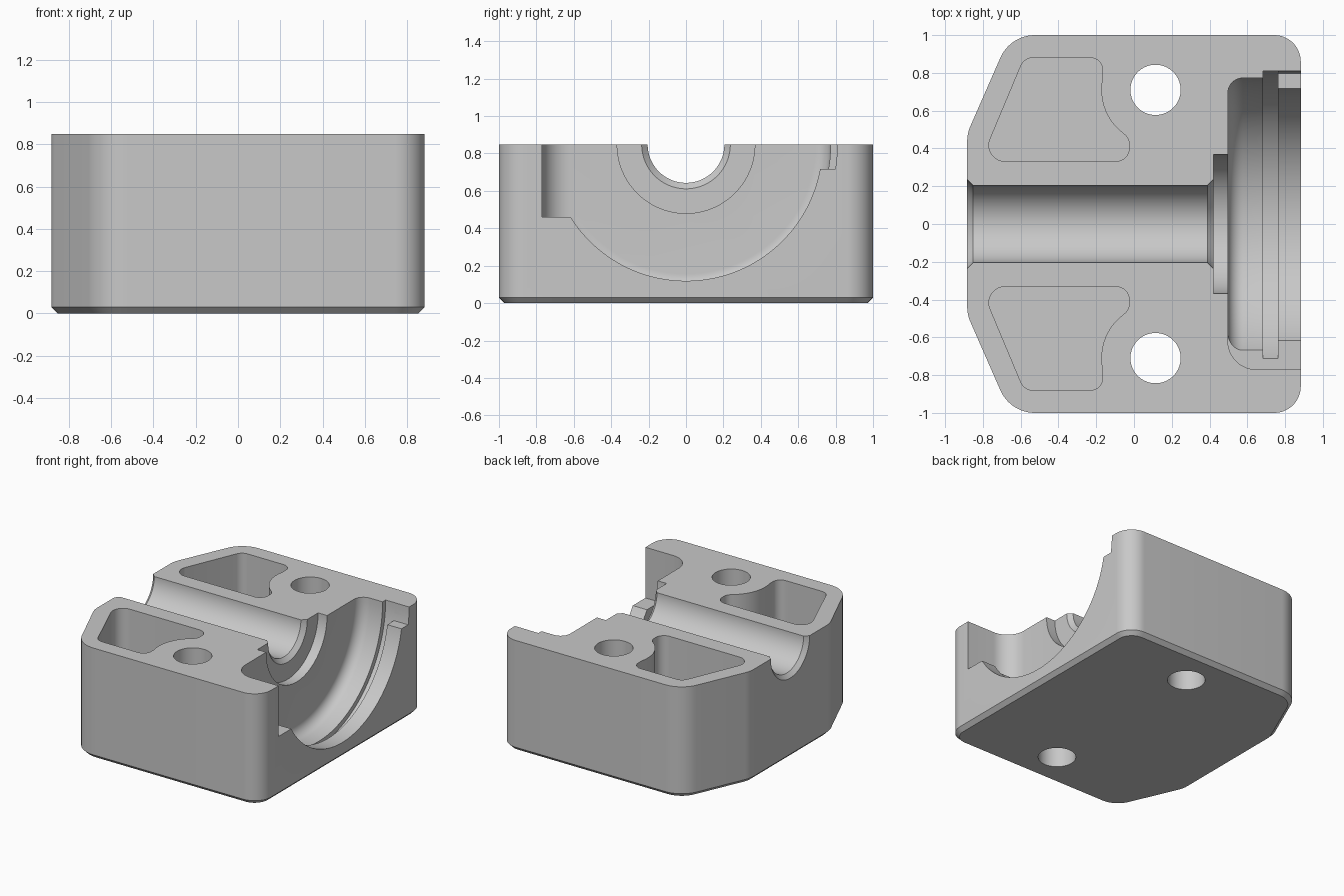
import bpy, bmesh
from math import cos, sin, pi, radians, tan
from mathutils import Vector

TOP = 0.848
if "Cube" in bpy.data.objects:
    bpy.data.objects.remove(bpy.data.objects["Cube"])

grey = bpy.data.materials.new("machined grey")
grey.use_nodes = True
grey.diffuse_color = (0.58, 0.58, 0.58, 1)
grey.node_tree.nodes["Principled BSDF"].inputs["Base Color"].default_value = (0.58, 0.58, 0.58, 1)


def make(name, bm):
    bmesh.ops.recalc_face_normals(bm, faces=bm.faces)
    mesh = bpy.data.meshes.new(name)
    bm.to_mesh(mesh)
    bm.free()
    mesh.materials.append(grey)
    ob = bpy.data.objects.new(name, mesh)
    bpy.context.collection.objects.link(ob)
    return ob


def rounded(corners, steps=12):
    """Outline from (x, y, radius) corners; a zero radius keeps the point."""
    out = []
    for i, (x, y, r) in enumerate(corners):
        p = Vector((x, y))
        if r == 0:
            out.append(p)
            continue
        a = (Vector(corners[i - 1][:2]) - p).normalized()
        b = (Vector(corners[(i + 1) % len(corners)][:2]) - p).normalized()
        half = a.angle(b) / 2
        centre = p + (a + b).normalized() * (r / sin(half))
        start = p + a * (r / tan(half)) - centre
        end = p + b * (r / tan(half)) - centre
        sweep = start.angle(end)
        for k in range(steps + 1):
            t = k / steps
            out.append(centre + (start * sin((1 - t) * sweep) + end * sin(t * sweep)) / sin(sweep))
    return out


def prism(name, outline, z0, z1, chamfer=0):
    bm = bmesh.new()
    base = bm.faces.new([bm.verts.new((p.x, p.y, z0)) for p in outline])
    top = bmesh.ops.extrude_face_region(bm, geom=[base], use_keep_orig=True)["geom"]
    for v in top:
        if isinstance(v, bmesh.types.BMVert):
            v.co.z = z1
    bmesh.ops.recalc_face_normals(bm, faces=bm.faces)
    if chamfer:
        bmesh.ops.inset_region(bm, faces=[base], thickness=chamfer, use_even_offset=True)
        inner = set(base.verts)
        for v in bm.verts:
            if v not in inner and v.co.z < z0 + chamfer:
                v.co.z = z0 + chamfer
    return make(name, bm)


def box(name, x0, x1, y0, y1, z0, z1):
    return prism(name, [Vector(p) for p in ((x0, y0), (x1, y0), (x1, y1), (x0, y1))], z0, z1)


def lathe(name, profile, segments=128):
    """Closed solid turned about the shaft axis from (x, radius) points."""
    bm = bmesh.new()
    rings = []
    for x, r in profile:
        rings.append([bm.verts.new((x, r * cos(2 * pi * k / segments),
                                    TOP + r * sin(2 * pi * k / segments)))
                      for k in range(segments)])
    for a, b in zip(rings, rings[1:]):
        for k in range(segments):
            n = (k + 1) % segments
            bm.faces.new((a[k], a[n], b[n], b[k]))
    bm.faces.new(rings[0])
    bm.faces.new(rings[-1])
    return make(name, bm)


def combine(target, tool, operation="DIFFERENCE"):
    mod = target.modifiers.new("cut", "BOOLEAN")
    mod.operation = operation
    mod.solver = "EXACT"
    mod.object = tool
    bpy.context.view_layer.objects.active = target
    bpy.ops.object.modifier_apply(modifier=mod.name)
    bpy.data.objects.remove(tool)


# Block with rounded corners, slanted rear corners and a chamfered base
body = prism("bearing_block", rounded([
    (0.883, -1, 0.14), (0.883, 1, 0.14), (-0.655, 1, 0.2),
    (-0.883, 0.48, 0.2), (-0.883, -0.48, 0.2), (-0.655, -1, 0.2)]), 0, TOP, 0.03)

# Bolt holes and lightening pockets on both sides
HX, HY = 0.114, 0.71
pocket = [(-0.581, 0.88, 0.07), (-0.811, 0.332, 0.085), (-0.025, 0.332, 0.07), (-0.025, 0.452, 0.07)]
for deg in range(233, 161, -6):
    pocket.append((HX + 0.287 * cos(radians(deg)), HY + 0.287 * sin(radians(deg)), 0))
pocket.append((-0.166, 0.88, 0.065))
for side in (1, -1):
    hole = [Vector((HX + 0.133 * cos(2 * pi * k / 64), side * HY + 0.133 * sin(2 * pi * k / 64)))
            for k in range(64)]
    combine(body, prism("hole_cutter", hole, -0.2, 1.2))
    outline = [Vector((p.x, side * p.y)) for p in rounded(pocket)]
    combine(body, prism("pocket_cutter", outline, 0.12, 1.2))

# Housing recess with a rounded inner corner, a ring groove and an outer lip
recess = [(0.497, 0.693)]
recess += [(0.577 - 0.08 * cos(a), 0.693 + 0.08 * sin(a)) for a in [pi / 20 * k for k in range(1, 11)]]
recess += [(0.684, 0.773), (0.684, 0.81), (0.763, 0.81), (0.763, 0.729), (1.0, 0.729)]
housing = lathe("housing_cutter", recess)
combine(housing, box("housing_limit", 0.3, 1.3, -1.2, -0.4, 0.46, 2))
combine(body, housing)

# Square-floored relief on one side of the recess
relief = rounded([(0.497, -0.77, 0.15), (1.1, -0.77, 0), (1.1, -0.2, 0), (0.497, -0.2, 0)])
combine(body, prism("relief_cutter", relief, 0.46, 1.2))

# Small notch through the lip on the other side
notch = lathe("notch_cutter", [(0.72, 0.809), (1.0, 0.809)])
combine(notch, box("notch_limit", 0.5, 1.3, 0.4, 1.2, 0.716, 1.2), "INTERSECT")
combine(body, notch)

# Shaft channel with chamfered ends and a stepped seat
combine(body, lathe("shaft_cutter", [
    (-0.955, 0.307), (-0.853, 0.205), (0.389, 0.205), (0.421, 0.237), (0.421, 0.368), (0.56, 0.368)]))

bpy.ops.object.select_all(action="DESELECT")
body.select_set(True)
bpy.context.view_layer.objects.active = body
bpy.ops.object.shade_smooth_by_angle(angle=radians(30))
